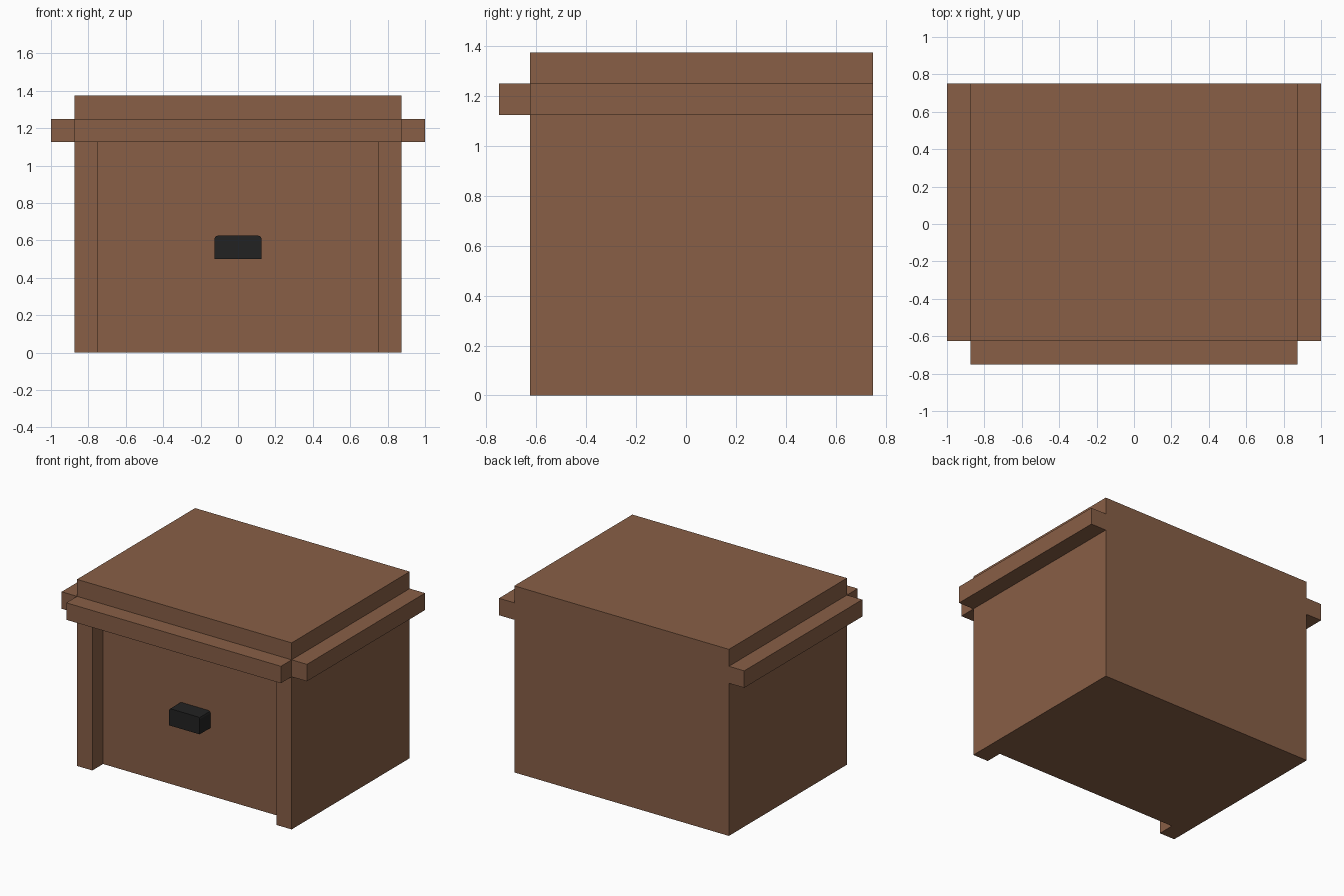
import bpy
import bmesh

if "Cube" in bpy.data.objects:
    bpy.data.objects.remove(bpy.data.objects["Cube"], do_unlink=True)


def make_material(name, rgb):
    mat = bpy.data.materials.new(name)
    mat.use_nodes = True
    mat.diffuse_color = (*rgb, 1)
    bsdf = next(n for n in mat.node_tree.nodes if n.type == "BSDF_PRINCIPLED")
    bsdf.inputs["Base Color"].default_value = (*rgb, 1)
    return mat


brown = make_material("brown wood", (0.246, 0.114, 0.061))
black = make_material("black metal", (0.016, 0.016, 0.016))


def box(name, x, y, z, mat, top_bevel=0):
    """Box spanning the (min, max) pairs; optionally round the top edges that run front to back."""
    bm = bmesh.new()
    bmesh.ops.create_cube(bm, size=1)
    for v in bm.verts:
        v.co = [r[0] if c < 0 else r[1] for c, r in zip(v.co, (x, y, z))]
    if top_bevel:
        edges = [e for e in bm.edges
                 if all(abs(v.co.z - z[1]) < 1e-5 for v in e.verts)
                 and abs(e.verts[0].co.x - e.verts[1].co.x) < 1e-5]
        bmesh.ops.bevel(bm, geom=edges, offset=top_bevel, segments=2,
                        profile=0.5, affect="EDGES")
    mesh = bpy.data.meshes.new(name)
    bm.to_mesh(mesh)
    bm.free()
    mesh.materials.append(mat)
    obj = bpy.data.objects.new(name, mesh)
    bpy.context.collection.objects.link(obj)
    return obj


U = 0.125               # thickness of every board
FRONT, BACK = -5 * U, 6 * U
RIM = (9 * U, 10 * U)   # height band of the rim

# Main box, with its front panel set back between the posts
box("cabinet_body", (-7 * U, 7 * U), (FRONT + U, BACK), (0, 9 * U), brown)
# Top slab, flush with the posts
box("top_slab", (-7 * U, 7 * U), (FRONT, BACK), (9 * U, 11 * U), brown)

# Front posts and side rims, one per side
for side, s in (("left", 1), ("right", -1)):
    box(side + "_front_post", sorted((s * 6 * U, s * 7 * U)),
        (FRONT, FRONT + U), (0, 9 * U), brown)
    box(side + "_rim", sorted((s * 7 * U, s * 8 * U)),
        (FRONT, BACK), RIM, brown)

# Front rim and handle
box("front_rim", (-7 * U, 7 * U), (FRONT - U, FRONT), RIM, brown)
box("handle", (-U, U), (FRONT, FRONT + U), (4 * U, 5 * U), black, top_bevel=0.015)
